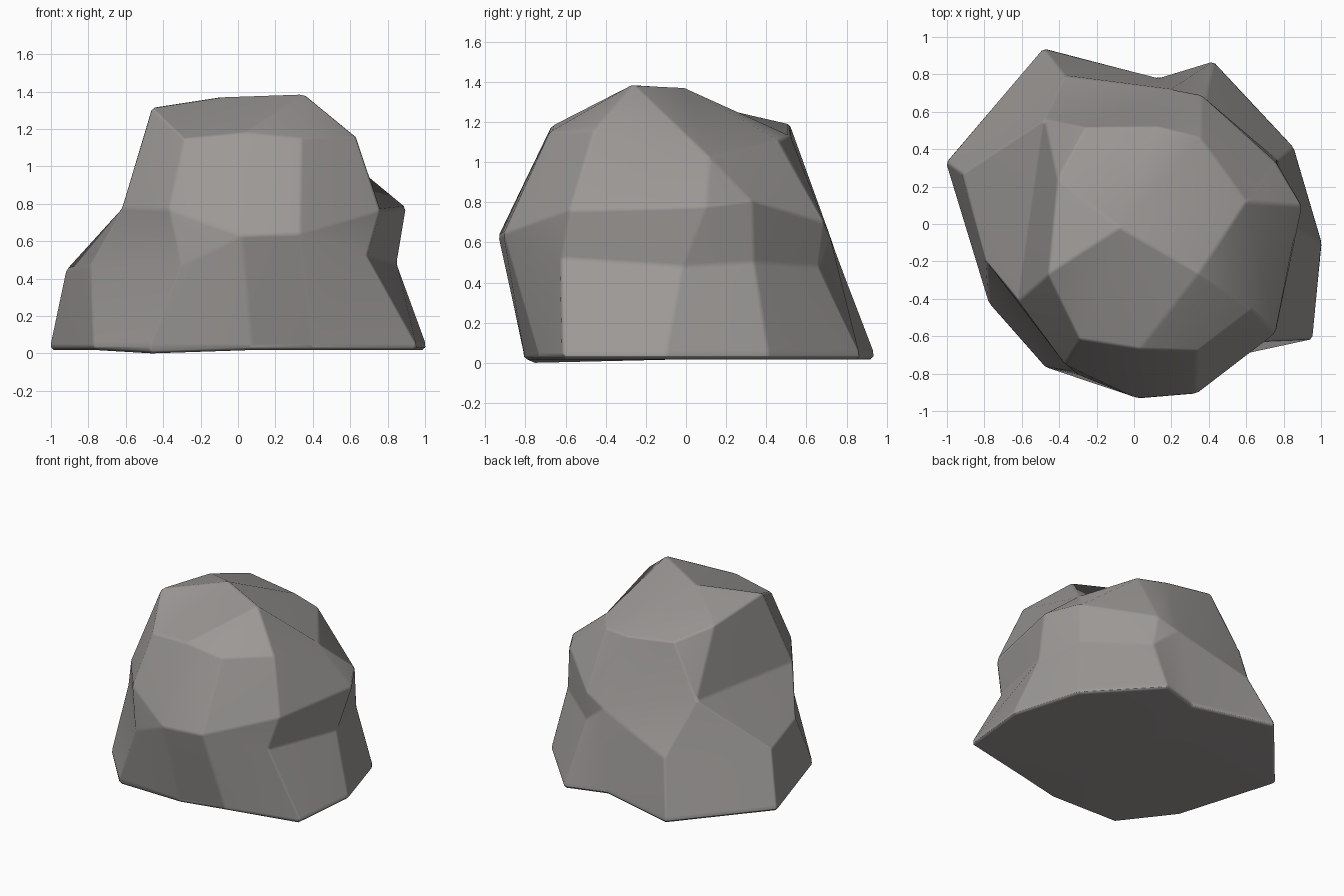
import bpy, bmesh

if "Cube" in bpy.data.objects:
    bpy.data.objects.remove(bpy.data.objects["Cube"])

# Cross-sections of the boulder, counter-clockwise from the front left corner.
# A repeated point lets a facet run to a single corner.
foot = [(-.775, -.425), (-.47, -.77), (.07, -.81), (.4, -.735), (.955, -.615), (1.005, -.1),
        (.855, .41), (.425, .87), (.13, .78), (-.485, .94), (-1.005, .33)]
front_l, front_r = (.02, -.935, .63), (.33, -.91, .64)
back_notch, back_hollow = (.2, .72, .63), (-.48, .56, .81)
shoulder = (.6, .12, 1.02)
ridge_a, ridge_b = (-.07, -.02, 1.375), (.35, -.26, 1.39)
left_crest = (-.41, .24, 1.25)

base = [(x, y, .05) for x, y in foot]
sole = [(x * .995, y * .995, .0 if i == 1 else .018) for i, (x, y) in enumerate(foot)]
low = [(-.79, -.2, .47), (-.31, -.8, .47), front_l, front_r, (.69, -.62, .52),
       (.85, -.02, .48), (.77, .34, .5), (.38, .66, .48), back_notch,
       (-.37, .79, .43), (-.92, .27, .45)]
mid = [(-.62, -.41, .78), (-.37, -.75, .77), front_l, front_r, (.76, -.58, .76),
       (.9, .1, .78), (.76, .33, .81), (.36, .69, .7), back_notch,
       back_hollow, back_hollow]
upper = [(-.46, -.27, 1.315), (-.29, -.62, 1.15), (.03, -.67, 1.18), (.34, -.68, 1.15),
         (.63, -.46, 1.16), shoulder, shoulder, (.36, .46, 1.11), (.13, .52, 1.13),
         (-.26, .52, 1.19), left_crest]
crown = [ridge_a] * 2 + [ridge_b] * 5 + [ridge_a] * 2 + [left_crest] * 2

bm = bmesh.new()
corners = {}


def corner(p):
    if p not in corners:
        corners[p] = bm.verts.new(p)
    return corners[p]


def facet(points):
    unique = list(dict.fromkeys(points))
    if len(unique) > 2:
        bm.faces.new([corner(p) for p in unique]).smooth = True


# Facets between neighbouring cross-sections, then the underside
rings = [sole, base, low, mid, upper, crown]
n = len(foot)
for a, b in zip(rings, rings[1:]):
    for i in range(n):
        j = (i + 1) % n
        facet([a[i], a[j], b[j], b[i]])
centre = (0, 0, .018)
for i in range(n):
    facet([sole[(i + 1) % n], sole[i], centre])

bmesh.ops.recalc_face_normals(bm, faces=bm.faces)
mesh = bpy.data.meshes.new("boulder")
bm.to_mesh(mesh)
bm.free()
boulder = bpy.data.objects.new("boulder", mesh)
bpy.context.collection.objects.link(boulder)

# Dark stone
stone = bpy.data.materials.new("stone")
stone.diffuse_color = (.33, .315, .305, 1)
stone.use_nodes = True
stone.node_tree.nodes["Principled BSDF"].inputs["Base Color"].default_value = stone.diffuse_color
mesh.materials.append(stone)

# Slightly worn edges between soft, nearly flat facets
bevel = boulder.modifiers.new("worn_edges", 'BEVEL')
bevel.width = .014
bevel.segments = 1
bevel.limit_method = 'ANGLE'
bevel.angle_limit = .3
boulder.modifiers.new("flat_facets", 'WEIGHTED_NORMAL')
